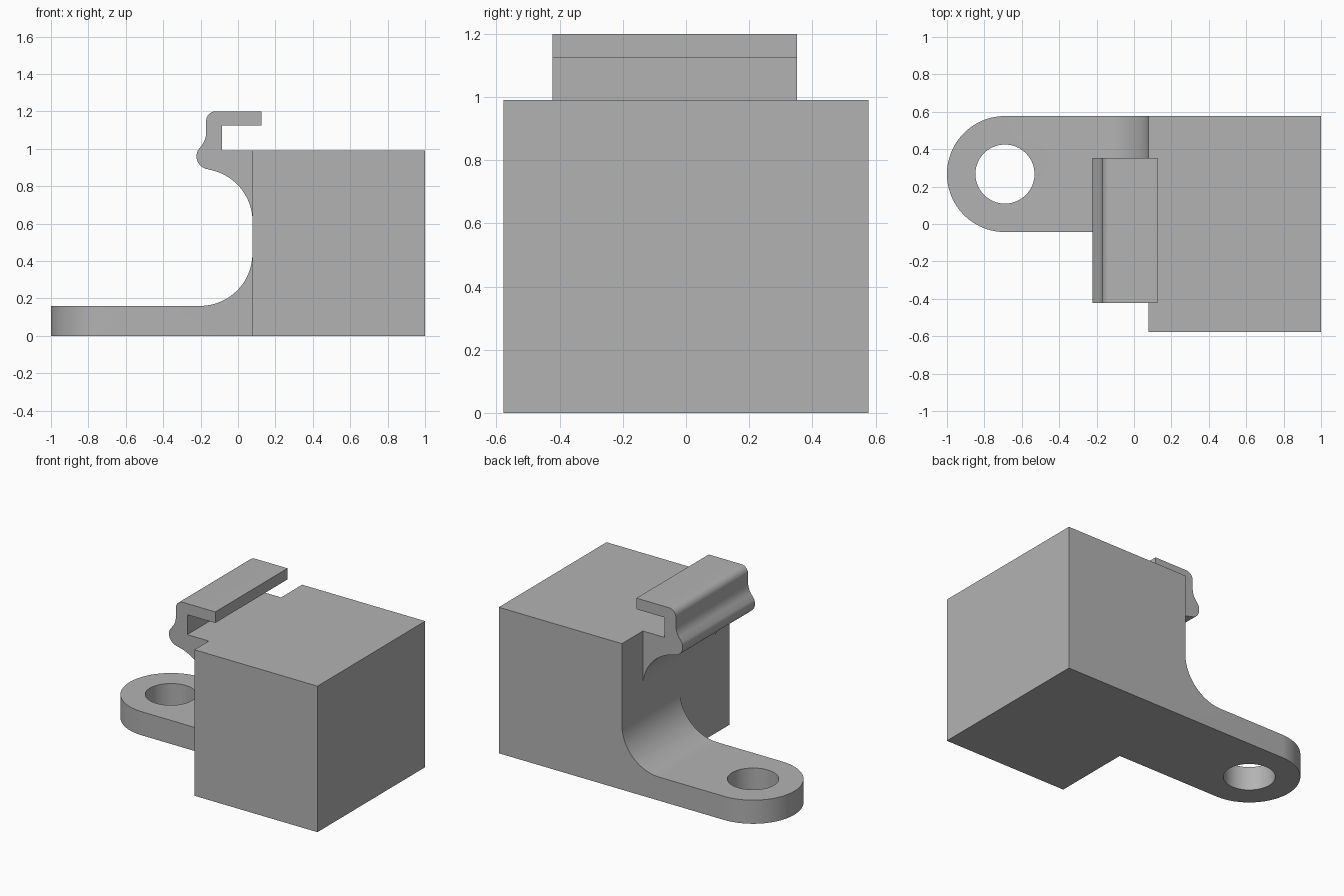
import bpy, bmesh
from math import cos, sin, radians
from mathutils import Vector

cube = bpy.data.objects.get("Cube")
if cube:
    bpy.data.objects.remove(cube, do_unlink=True)

GREY = (0.45, 0.45, 0.45, 1)
grey = bpy.data.materials.new("plain grey")
grey.use_nodes = True
grey.diffuse_color = GREY
grey.node_tree.nodes["Principled BSDF"].inputs["Base Color"].default_value = GREY

WALL_X, DEPTH, TOP = 0.077, 0.577, 0.99
TAB_Z, TAB_R, HOLE_R = 0.16, 0.31, 0.158
TAB_X, TAB_Y = -0.69, DEPTH - TAB_R
FILLET = 0.28


def arc(cx, cy, r, start, end, steps=16):
    """Points on a circular arc, angles in degrees."""
    angles = [radians(start + (end - start) * i / steps) for i in range(steps + 1)]
    return [(cx + r * cos(a), cy + r * sin(a)) for a in angles]


def prism(name, loops, place, direction):
    """Fill an outline (with optional holes) and extrude it into a solid."""
    bm = bmesh.new()
    for loop in loops:
        verts = [bm.verts.new(place(*p)) for p in loop]
        for a, b in zip(verts, verts[1:] + verts[:1]):
            bm.edges.new((a, b))
    bmesh.ops.triangle_fill(bm, use_beauty=True, edges=bm.edges[:])
    out = bmesh.ops.extrude_face_region(bm, geom=bm.faces[:], use_keep_orig=True)
    moved = [v for v in out["geom"] if isinstance(v, bmesh.types.BMVert)]
    bmesh.ops.translate(bm, verts=moved, vec=Vector(direction))
    bmesh.ops.recalc_face_normals(bm, faces=bm.faces[:])
    mesh = bpy.data.meshes.new(name)
    bm.to_mesh(mesh)
    bm.free()
    mesh.materials.append(grey)
    obj = bpy.data.objects.new(name, mesh)
    bpy.context.collection.objects.link(obj)
    return obj


def side_prism(name, profile, y0, y1):
    return prism(name, [profile], lambda x, z: (x, y0, z), (0, y1 - y0, 0))


def select(obj):
    bpy.ops.object.select_all(action='DESELECT')
    obj.select_set(True)
    bpy.context.view_layer.objects.active = obj


# Main block
side_prism("block", [(WALL_X, 0), (1, 0), (1, TOP), (WALL_X, TOP)], -DEPTH, DEPTH)

# Mounting foot: filleted side profile trimmed to a rounded plan with a bolt hole
fillet = arc(WALL_X - FILLET, TAB_Z + FILLET, FILLET, 0, -90, 24)
foot = side_prism("mounting_foot",
                  [(-1.2, 0), (WALL_X, 0)] + fillet + [(-1.2, TAB_Z)], -0.3, 0.8)
outline = arc(TAB_X, TAB_Y, TAB_R, 90, 270, 48) + [(0.3, TAB_Y - TAB_R), (0.3, DEPTH)]
hole = arc(TAB_X, TAB_Y, HOLE_R, 0, 360, 48)[:-1]
plan = prism("foot_plan", [outline, hole], lambda x, y: (x, y, -0.2), (0, 0, 1))
plan.hide_render = True
trim = foot.modifiers.new("trim", 'BOOLEAN')
trim.operation, trim.solver, trim.object = 'INTERSECT', 'EXACT', plan
select(foot)
bpy.ops.object.modifier_apply(modifier=trim.name)
bpy.data.objects.remove(plan, do_unlink=True)

# Hooked clip: curved underside, rounded bulge, waist and overhanging lip
clip_profile = (
    arc(-0.205, 0.61, 0.283, 5, 80, 20)
    + arc(-0.152, 0.96, 0.07, 265, 155, 12)
    + arc(-0.29, 1.09, 0.12, -35, 0, 8)
    + arc(-0.12, 1.15, 0.05, 180, 90, 10)
    + [(0.125, 1.2), (0.125, 1.125), (-0.085, 1.125), (-0.085, TOP), (WALL_X, TOP)])
clip = side_prism("hooked_clip", clip_profile, -0.422, 0.352)

# Smooth the curved walls, keep real corners sharp
for obj in (foot, clip):
    select(obj)
    bpy.ops.object.shade_smooth_by_angle(angle=radians(30))
